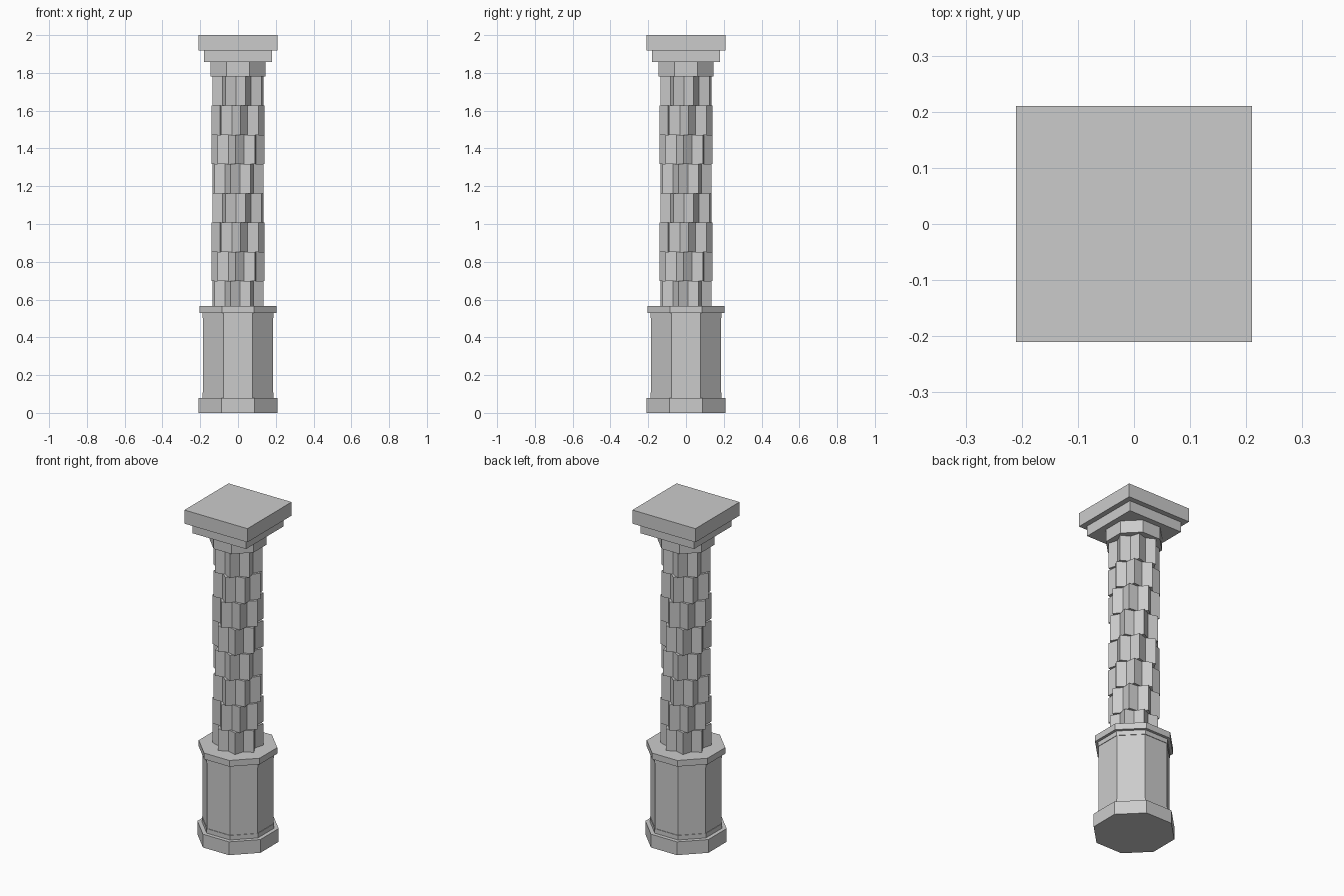
import bpy, math

if "Cube" in bpy.data.objects:
    bpy.data.objects.remove(bpy.data.objects["Cube"])

stone = bpy.data.materials.new("light_grey_stone")
stone.diffuse_color = (0.6, 0.6, 0.6, 1)
stone.use_nodes = True
stone.node_tree.nodes["Principled BSDF"].inputs["Base Color"].default_value = stone.diffuse_color


def prism(name, pts, z0, z1):
    """Straight prism from a closed 2D outline."""
    n = len(pts)
    verts = [(x, y, z) for z in (z0, z1) for x, y in pts]
    faces = [tuple(reversed(range(n))), tuple(range(n, 2 * n))]
    faces += [(i, (i + 1) % n, n + (i + 1) % n, n + i) for i in range(n)]
    me = bpy.data.meshes.new(name)
    me.from_pydata(verts, [], faces)
    me.materials.append(stone)
    ob = bpy.data.objects.new(name, me)
    bpy.context.collection.objects.link(ob)
    return ob


def polygon(sides, apothem):
    """Regular polygon with a flat side facing front."""
    r = apothem / math.cos(math.pi / sides)
    return [(r * math.cos((2 * i + 1) * math.pi / sides),
             r * math.sin((2 * i + 1) * math.pi / sides)) for i in range(sides)]


def star(r, turn):
    """Eight-pointed star: outline of two crossed squares."""
    inner = r * math.cos(math.pi / 4) / math.cos(math.pi / 8)
    pts = []
    for i in range(16):
        a = math.radians(turn - 90) + i * math.pi / 8
        q = r if i % 2 == 0 else inner
        pts.append((q * math.cos(a), q * math.sin(a)))
    return pts


# Octagonal pedestal
prism("plinth", polygon(8, 0.21), 0.0, 0.08)
prism("pedestal_body", polygon(8, 0.184), 0.08, 0.53)
prism("pedestal_lower_band", polygon(8, 0.187), 0.08, 0.107)
prism("pedestal_upper_band", polygon(8, 0.187), 0.503, 0.53)
prism("pedestal_cap", polygon(8, 0.203), 0.53, 0.567)

# Twisting shaft: star-shaped courses, each turned a quarter of a point
top, step = 1.782, 0.155
for k in range(8):
    z1 = top - k * step
    z0 = 0.567 if k == 7 else z1 - step
    prism(f"shaft_course_{8 - k}", star(0.14, 16.875 - 11.25 * k), z0, z1)

# Capital
prism("capital_neck", polygon(8, 0.146), 1.782, 1.857)
prism("capital_lower_slab", polygon(4, 0.179), 1.857, 1.918)
prism("capital_top_slab", polygon(4, 0.21), 1.918, 2.0)
